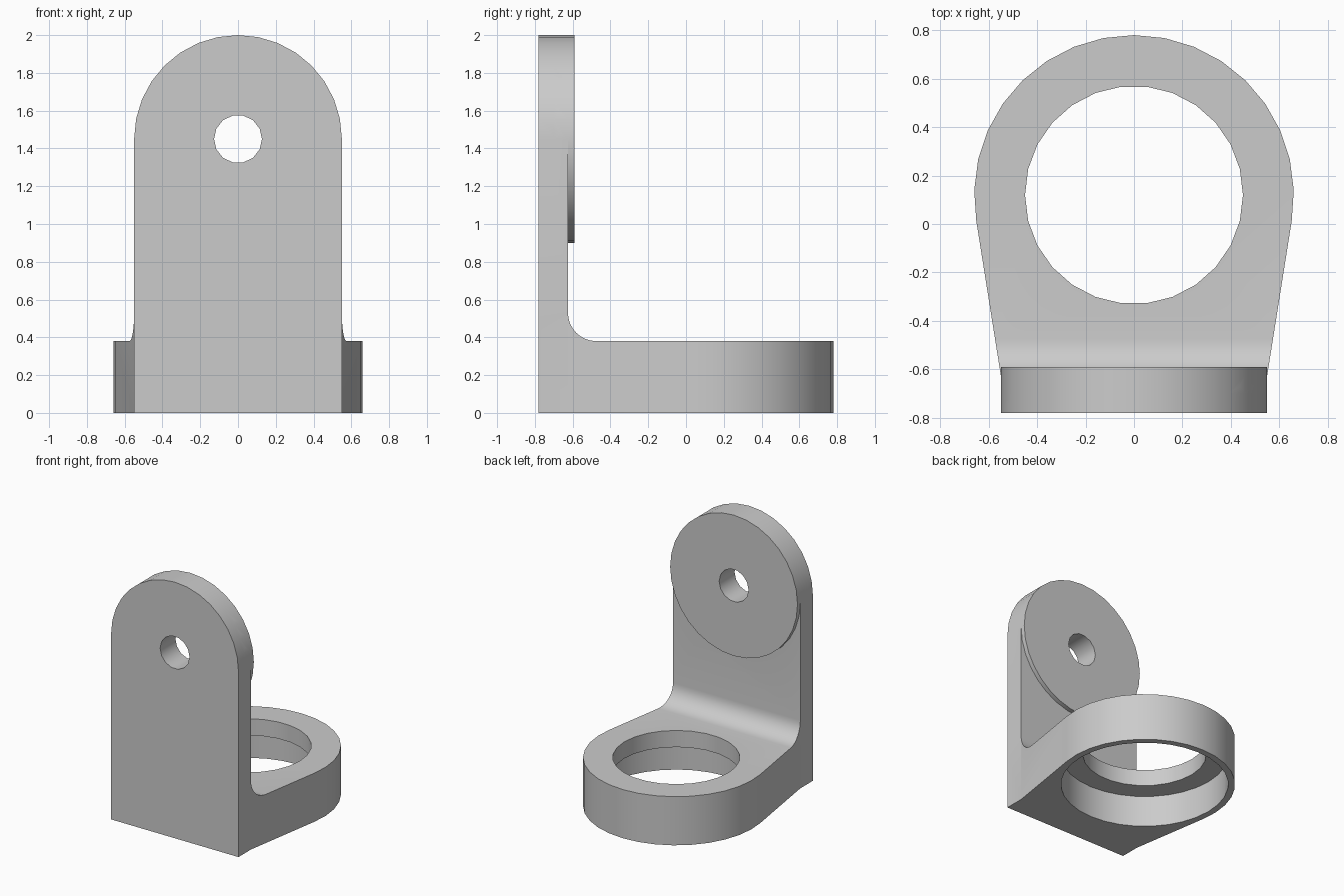
import bpy, bmesh
from math import sin, cos, pi, radians
from mathutils import Vector

old = bpy.data.objects.get("Cube")
if old:
    bpy.data.objects.remove(old, do_unlink=True)

grey = bpy.data.materials.new("plain grey")
grey.use_nodes = True
grey.diffuse_color = (0.6, 0.6, 0.6, 1)
grey.node_tree.nodes["Principled BSDF"].inputs["Base Color"].default_value = (0.6, 0.6, 0.6, 1)

FRONT, BACK = -0.78, -0.625      # wall faces
BOSS_BACK = -0.59
WALL_W, PIVOT_Z = 0.55, 1.45     # wall half width, pivot height
RING_Y, RING_R, FOOT_H = 0.12, 0.66, 0.38
FILLET = 0.15


def arc(cx, cy, r, start, end, steps):
    """Points along an arc, angles in degrees."""
    angles = [radians(start + (end - start) * i / steps) for i in range(steps + 1)]
    return [(cx + r * cos(a), cy + r * sin(a)) for a in angles]


def prism(name, outline, axis, low, high):
    """Extrude a 2D outline along the given axis."""
    place = {"x": lambda u, v, w: (w, u, v),
             "y": lambda u, v, w: (u, w, v),
             "z": lambda u, v, w: (u, v, w)}[axis]
    bm = bmesh.new()
    face = bm.faces.new([bm.verts.new(place(u, v, low)) for u, v in outline])
    moved = bmesh.ops.extrude_face_region(bm, geom=[face])["geom"]
    shift = Vector(place(0, 0, high - low))
    bmesh.ops.translate(bm, vec=shift, verts=[g for g in moved if isinstance(g, bmesh.types.BMVert)])
    bmesh.ops.recalc_face_normals(bm, faces=bm.faces)
    mesh = bpy.data.meshes.new(name)
    bm.to_mesh(mesh)
    bm.free()
    mesh.materials.append(grey)
    obj = bpy.data.objects.new(name, mesh)
    bpy.context.collection.objects.link(obj)
    return obj


def disc(name, cx, cy, r, sides, axis, low, high):
    return prism(name, arc(cx, cy, r, 0, 360, sides)[:-1], axis, low, high)


def combine(target, tool, operation):
    """Apply a boolean and discard the tool."""
    mod = target.modifiers.new(operation.title(), "BOOLEAN")
    mod.operation, mod.object, mod.solver = operation, tool, "EXACT"
    bpy.context.view_layer.objects.active = target
    bpy.ops.object.modifier_apply(modifier=mod.name)
    bpy.data.objects.remove(tool, do_unlink=True)


# L-shaped side profile with an inner fillet
profile = [(FRONT, 0), (1, 0), (1, FOOT_H)]
profile += arc(BACK + FILLET, FOOT_H + FILLET, FILLET, 270, 180, 8)
profile += [(BACK, 2.1), (FRONT, 2.1)]
bracket = prism("angle_bracket", profile, "x", -1, 1)

# Plan outline: round ring end tapering to the wall
plan = [(WALL_W, FRONT), (WALL_W, BACK)]
plan += arc(0, RING_Y, RING_R, -9.3, 189.3, 18)
plan += [(-WALL_W, BACK), (-WALL_W, FRONT)]
combine(bracket, prism("plan", plan, "z", -1, 3), "INTERSECT")

# Rounded top of the wall
arch = [(-0.9, -1), (0.9, -1), (0.9, PIVOT_Z)]
arch += arc(0, PIVOT_Z, WALL_W, 0, 180, 16) + [(-0.9, PIVOT_Z)]
combine(bracket, prism("arch", arch, "y", -2, 2), "INTERSECT")

# Raised round boss and pivot hole
combine(bracket, disc("boss", 0, PIVOT_Z, WALL_W, 32, "y", -0.7, BOSS_BACK), "UNION")
combine(bracket, disc("pivot_hole", 0, PIVOT_Z, 0.127, 14, "y", -1, 0), "DIFFERENCE")

# Through bore and wider counterbore from below
combine(bracket, disc("bore", 0, RING_Y, 0.45, 26, "z", -1, 1), "DIFFERENCE")
combine(bracket, disc("counterbore", 0, RING_Y, 0.61, 32, "z", -1, 0.25), "DIFFERENCE")

bpy.ops.object.select_all(action="DESELECT")
bracket.select_set(True)
bpy.context.view_layer.objects.active = bracket
bpy.ops.object.shade_smooth_by_angle(angle=radians(30))
